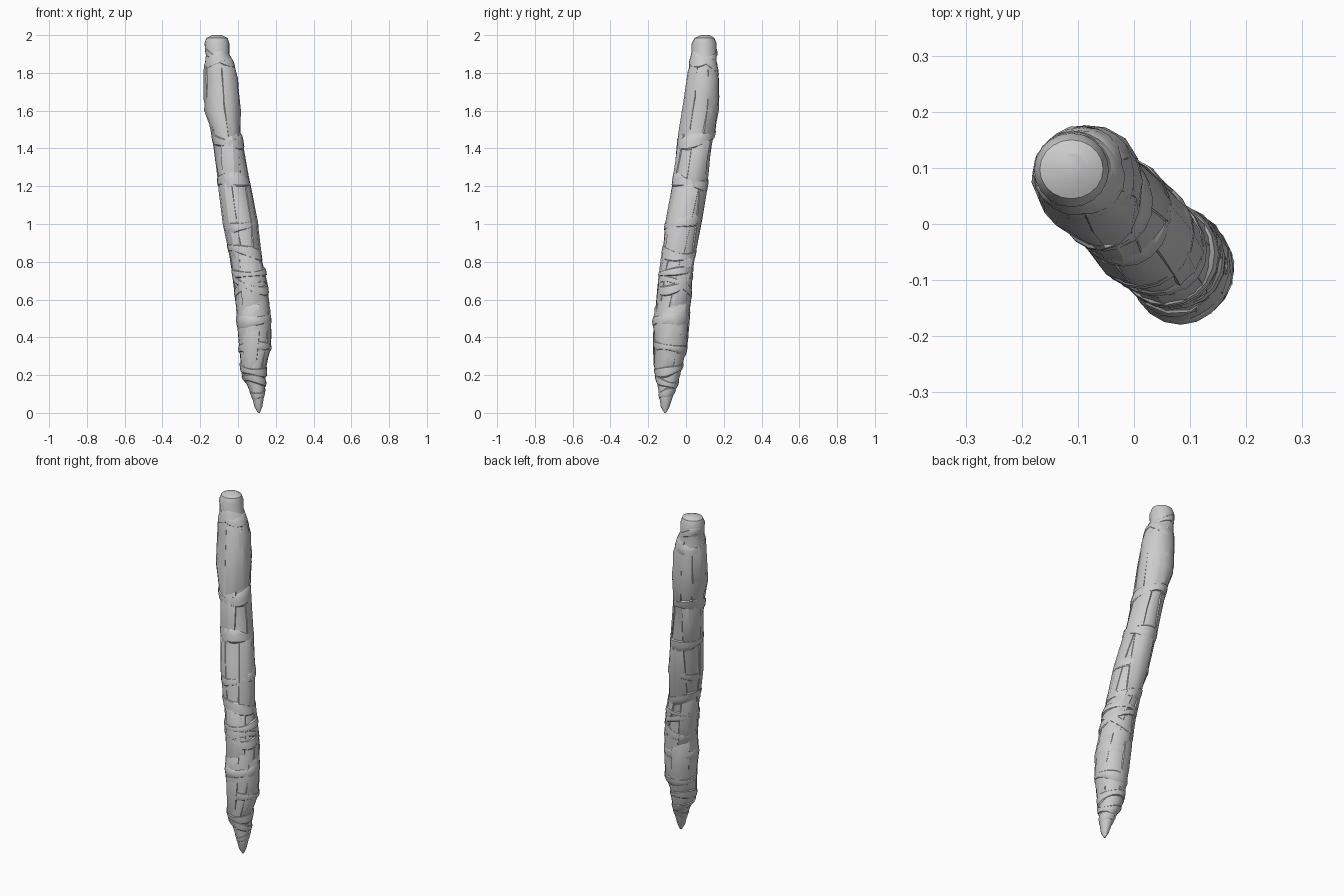
import bpy, bmesh, random
from math import sin, cos, pi, radians

if "Cube" in bpy.data.objects:
    bpy.data.objects.remove(bpy.data.objects["Cube"])

random.seed(4)

# Silhouette stations: z, x-left, x-right, y-front, y-back
STATIONS = [
    (0.00, .105, .115, -.115, -.105), (0.03, .088, .128, -.133, -.088), (0.09, .072, .138, -.142, -.068),
    (0.15, .045, .146, -.152, -.045), (0.20, .018, .15, -.162, -.03),
    (0.25, .012, .15, -.172, -.018), (0.34, .003, .178, -.168, .008),
    (0.49, -.01, .176, -.178, .018), (0.60, -.015, .165, -.155, .03),
    (0.74, -.03, .148, -.142, .035), (0.82, -.042, .125, -.13, .045),
    (1.00, -.08, .106, -.112, .08), (1.23, -.108, .06, -.07, .118),
    (1.40, -.128, .032, -.046, .132), (1.49, -.142, .015, -.042, .155),
    (1.60, -.18, .016, -.022, .175), (1.77, -.178, .004, .004, .178),
    (1.85, -.178, -.02, .014, .165), (1.90, -.172, -.045, .03, .165),
    (1.955, -.178, -.045, .03, .162), (1.985, -.168, -.055, .045, .15), (2.00, -.135, -.085, .08, .125),
]


def section(z):
    """Centre and radii of the body at height z."""
    z = min(max(z, 0), 2)
    for a, b in zip(STATIONS, STATIONS[1:]):
        if z <= b[0]:
            t = (z - a[0]) / (b[0] - a[0])
            l, r, f, k = [p + (q - p) * t for p, q in zip(a[1:], b[1:])]
            return (l + r) / 2, (f + k) / 2, (r - l) / 2, (k - f) / 2


def on_body(ang, z, s):
    cx, cy, rx, ry = section(z)
    return cx + rx * s * cos(ang), cy + ry * s * sin(ang), z


def grid_object(name, rows, closed, caps=False, angle=30):
    bm = bmesh.new()
    vs = [[bm.verts.new(p) for p in row] for row in rows]
    n = len(rows[0])
    for a, b in zip(vs, vs[1:]):
        for i in range(n if closed else n - 1):
            j = (i + 1) % n
            bm.faces.new((a[i], a[j], b[j], b[i]))
    if caps:
        bm.faces.new(vs[0][::-1])
        bm.faces.new(vs[-1])
    bmesh.ops.recalc_face_normals(bm, faces=bm.faces)
    me = bpy.data.meshes.new(name)
    bm.to_mesh(me)
    bm.free()
    ob = bpy.data.objects.new(name, me)
    bpy.context.collection.objects.link(ob)
    bpy.ops.object.select_all(action='DESELECT')
    ob.select_set(True)
    bpy.context.view_layer.objects.active = ob
    bpy.ops.object.shade_smooth_by_angle(angle=radians(angle))
    return ob


# Leaning core
N = 20
heights = sorted({s[0] for s in STATIONS} | {0.42, 0.67, 0.91, 1.11, 1.31, 1.69})
rows = []
for z in heights:
    k = 0.97 if 0.1 < z < 1.92 else 1
    jit = 0.025 if 0.1 < z < 1.92 else 0
    rows.append([on_body(2 * pi * i / N, z, k + random.uniform(-jit, jit)) for i in range(N)])
grid_object("wrapped_core", rows, True, True)


def long_panel(name, ang, width, z0, z1, twist):
    """Long cloth fold, edges tucked into the core."""
    rows = []
    for t in (0, .08, .5, .92, 1):
        z = z0 + (z1 - z0) * t
        end = 0.9 if t in (0, 1) else 1.0
        row = []
        for u, s in ((-1, .92), (-.9, 1.01), (-.3, 1.03), (.3, 1.03), (.9, 1.0), (1, .92)):
            s = s * end + random.uniform(-.012, .012)
            row.append(on_body(ang + u * width / 2 + twist * (t - .5), z + .02 * u, s))
        rows.append(row)
    grid_object(name, rows, False)


# Folds by tier
for tier, (z0, z1) in enumerate([(.22, .58), (.56, .86), (.8, 1.24), (1.18, 1.48), (1.45, 1.86)]):
    for k in range(3):
        long_panel(f"cloth_fold_{tier}_{k}", tier * .8 + k * 2.09 + random.uniform(-.3, .3),
                   random.uniform(1.1, 1.6), z0, z1, random.uniform(-.5, .5))


def band(name, z0, half, tilt, phase, bulge):
    """Tilted strap around the body with a rounded section."""
    rows = []
    for u, s in ((-1, .92), (-.7, bulge - .02), (0, bulge), (.7, bulge - .02), (1, .92)):
        row = []
        for i in range(N):
            a = 2 * pi * i / N
            z = z0 + tilt * cos(a - phase) + half * u * (1 + .3 * sin(2 * a + phase))
            row.append(on_body(a, z, s + .012 * sin(3 * a + phase)))
        rows.append(row)
    grid_object(name, rows, True)


# Straps: height, half-width, tilt, tilt direction, bulge
for i, b in enumerate([
    (.10, .022, .012, 1.0, 1.08), (.165, .022, .02, 4.0, 1.08), (.23, .025, .018, 2.2, 1.06),
    (.34, .025, .015, 5.0, 1.02), (.49, .035, .01, .5, 1.01), (.66, .025, .05, 5.5, 1.02),
    (.69, .025, .045, 2.4, 1.04), (.745, .02, .012, 1.2, 1.05), (.85, .03, .025, 3.5, 1.04),
    (1.00, .03, .02, .8, 1.02), (1.22, .035, .02, 4.6, 1.04), (1.45, .035, .025, 2.0, 1.05),
    (1.85, .03, .04, 5.3, 1.02), (1.89, .025, .035, 2.6, 1.02)]):
    band(f"strap_{i}", *b)
